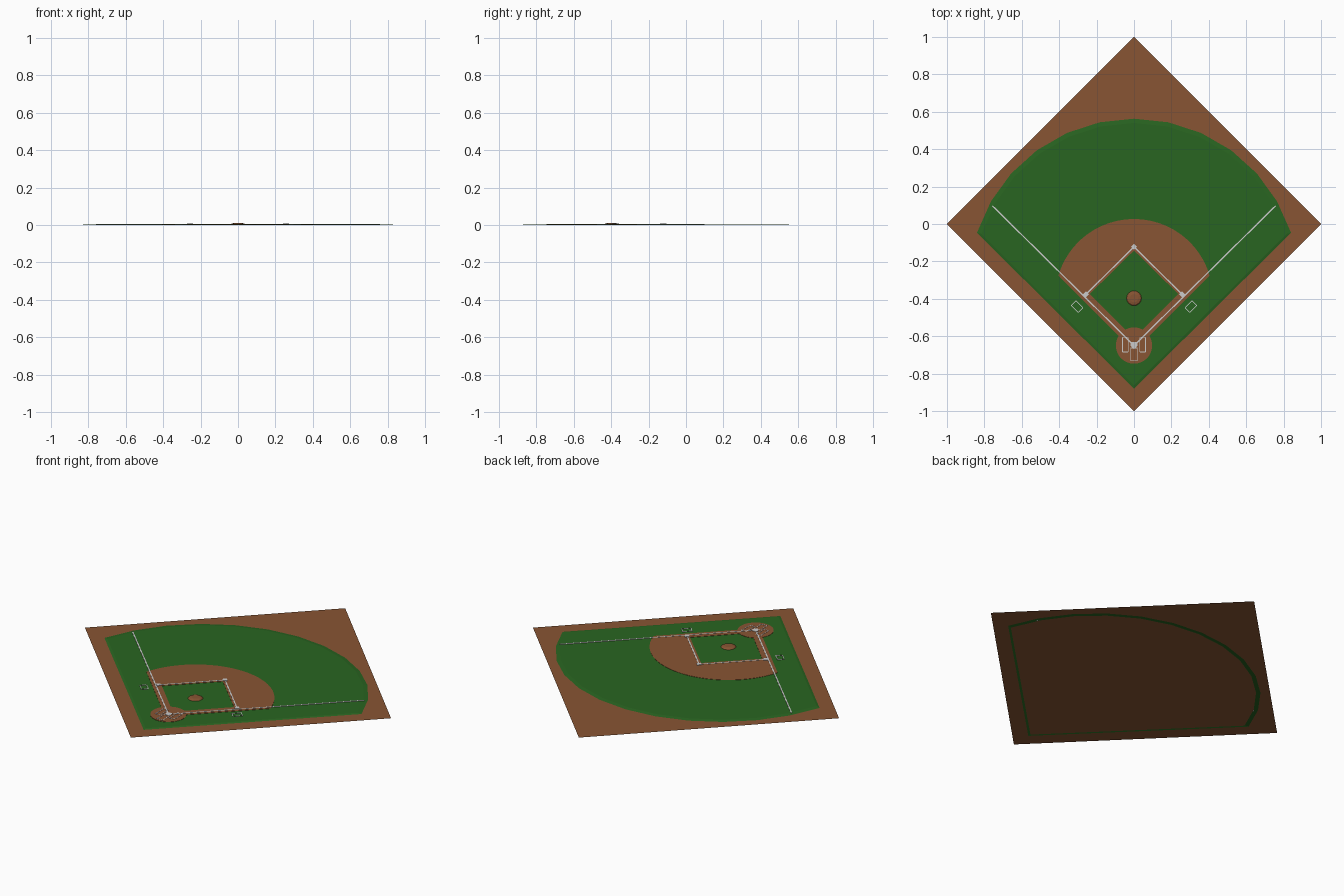
import bpy, bmesh
from math import radians, cos, sin, pi
from mathutils import Vector, Matrix

if "Cube" in bpy.data.objects:
    bpy.data.objects.remove(bpy.data.objects["Cube"])


def material(name, rgb):
    m = bpy.data.materials.new(name)
    m.diffuse_color = (*rgb, 1)
    m.use_nodes = True
    m.node_tree.nodes["Principled BSDF"].inputs["Base Color"].default_value = m.diffuse_color
    return m


DIRT = material("dirt", (0.25, 0.09, 0.033))
GRASS = material("grass", (0.022, 0.13, 0.015))
CHALK = material("chalk", (0.8, 0.8, 0.8))
GRASS_Z, DIRT_Z, LINE_Z = 0.003, 0.0045, 0.0055
HOME, MOUND = (0, -0.65), (0, -0.397)


def finish(bm, name, mat):
    me = bpy.data.meshes.new(name)
    bm.to_mesh(me)
    bm.free()
    ob = bpy.data.objects.new(name, me)
    me.materials.append(mat)
    bpy.context.collection.objects.link(ob)
    return ob


def arc(c, r, a0, a1, n):
    angles = [radians(a0 + (a1 - a0) * i / n) for i in range(n + 1)]
    return [(c[0] + r * cos(a), c[1] + r * sin(a)) for a in angles]


def add_loop(bm, pts, z):
    return [bm.verts.new((x, y, z)) for x, y in pts]


def wall(bm, low, high):
    for i in range(len(low)):
        j = (i + 1) % len(low)
        bm.faces.new((low[i], low[j], high[j], high[i]))


def sheet(bm, loops):
    """Fill flat loops (outer outline, then holes), facing up."""
    edges = []
    for vs in loops:
        for a, b in zip(vs, vs[1:] + vs[:1]):
            edges.append(bm.edges.get((a, b)) or bm.edges.new((a, b)))
    res = bmesh.ops.triangle_fill(bm, edges=edges, use_beauty=True, normal=(0, 0, 1))
    for f in res["geom"]:
        if isinstance(f, bmesh.types.BMFace):
            f.normal_update()
            if f.normal.z < 0:
                f.normal_flip()


# Field outline and its slightly inset copy
field = [(0, -0.88)] + arc((0, -0.32), 0.883, 18, 162, 12)
inner = [(x * 0.972, -0.25 + (y + 0.25) * 0.972) for x, y in field]

# Dirt ground with a slot under the sloping grass rim
bm = bmesh.new()
sheet(bm, [add_loop(bm, [(0, -1), (1, 0), (0, 1), (-1, 0)], 0), add_loop(bm, field, 0)])
finish(bm, "ground", DIRT)
bm = bmesh.new()
sheet(bm, [add_loop(bm, inner, 0)])
finish(bm, "ground_centre", DIRT)

# Raised grass with sloping rim
bm = bmesh.new()
low, high = add_loop(bm, field, 0), add_loop(bm, inner, GRASS_Z)
wall(bm, low, high)
sheet(bm, [high])
finish(bm, "outfield_grass", GRASS)

# Infield dirt: big arc, base paths and home circle, with a grass opening
outer = arc(HOME, 0.097, 147.6, 392.4, 24) + arc((0, -0.395), 0.422, 16.3, 163.7, 24)
hole = arc(HOME, 0.097, 118, 62, 6) + [(0.236, -0.374), (0, -0.142), (-0.236, -0.374)]
bm = bmesh.new()
tops = []
for pts in (outer, hole):
    low, high = add_loop(bm, pts, GRASS_Z), add_loop(bm, pts, DIRT_Z)
    wall(bm, low, high)
    tops.append(high)
sheet(bm, tops)
finish(bm, "infield_dirt", DIRT)

# Pitching mound
bm = bmesh.new()
rings = [add_loop(bm, arc(MOUND, r, 0, 337.5, 15), z)
         for r, z in ((0.04, GRASS_Z), (0.034, 0.008), (0.022, 0.0105))]
for a, b in zip(rings, rings[1:]):
    wall(bm, a, b)
bm.faces.new(rings[-1])
finish(bm, "pitching_mound", DIRT)


def block(bm, c, sx, sy, angle, z0, z1):
    m = (Matrix.Translation((c[0], c[1], (z0 + z1) / 2))
         @ Matrix.Rotation(angle, 4, 'Z') @ Matrix.Diagonal((sx, sy, z1 - z0, 1)))
    bmesh.ops.create_cube(bm, size=1, matrix=m)


def line(bm, a, b, w, z1=LINE_Z):
    a, b = Vector(a), Vector(b)
    d = b - a
    block(bm, (a + b) / 2, d.length, w, math_angle(d), GRASS_Z - 0.001, z1)


def math_angle(d):
    return Vector((1, 0)).angle_signed(d) * -1


def box_lines(bm, c, sx, sy, angle=0, w=0.004):
    rot = Matrix.Rotation(angle, 2)
    p = [Vector(c) + rot @ Vector((u * sx / 2, v * sy / 2))
         for u, v in ((-1, -1), (1, -1), (1, 1), (-1, 1))]
    for i in range(4):
        line(bm, p[i], p[(i + 1) % 4], w)


# Foul lines, base lines, batter's and coach's boxes on both sides
for s, side in ((-1, "left"), (1, "right")):
    bm = bmesh.new()
    line(bm, (s * 0.012, -0.638), (s * 0.757, 0.097), 0.007)
    finish(bm, side + "_foul_line", CHALK)
    bm = bmesh.new()
    line(bm, (s * 0.258, -0.377), (0, -0.122), 0.007)
    finish(bm, side + "_base_line", CHALK)
    bm = bmesh.new()
    box_lines(bm, (s * 0.046, -0.645), 0.03, 0.078)
    finish(bm, side + "_batter_box", CHALK)
    bm = bmesh.new()
    box_lines(bm, (s * 0.304, -0.442), 0.052, 0.036, s * pi / 4)
    finish(bm, side + "_coach_box", CHALK)
    bm = bmesh.new()
    block(bm, (s * 0.257, -0.376), 0.024, 0.024, pi / 4, GRASS_Z, 0.0075)
    finish(bm, side + "_base", CHALK)

# Catcher's box
bm = bmesh.new()
box_lines(bm, (0, -0.697), 0.036, 0.068)
finish(bm, "catcher_box", CHALK)

# Second base
bm = bmesh.new()
block(bm, (0, -0.122), 0.024, 0.024, pi / 4, GRASS_Z, 0.0075)
finish(bm, "second_base", CHALK)

# Home plate
bm = bmesh.new()
plate = [(-0.018, -0.632), (-0.018, -0.652), (0, -0.67), (0.018, -0.652), (0.018, -0.632)]
low, high = add_loop(bm, plate, GRASS_Z), add_loop(bm, plate, 0.0065)
wall(bm, low, high)
bm.faces.new(high)
finish(bm, "home_plate", CHALK)
